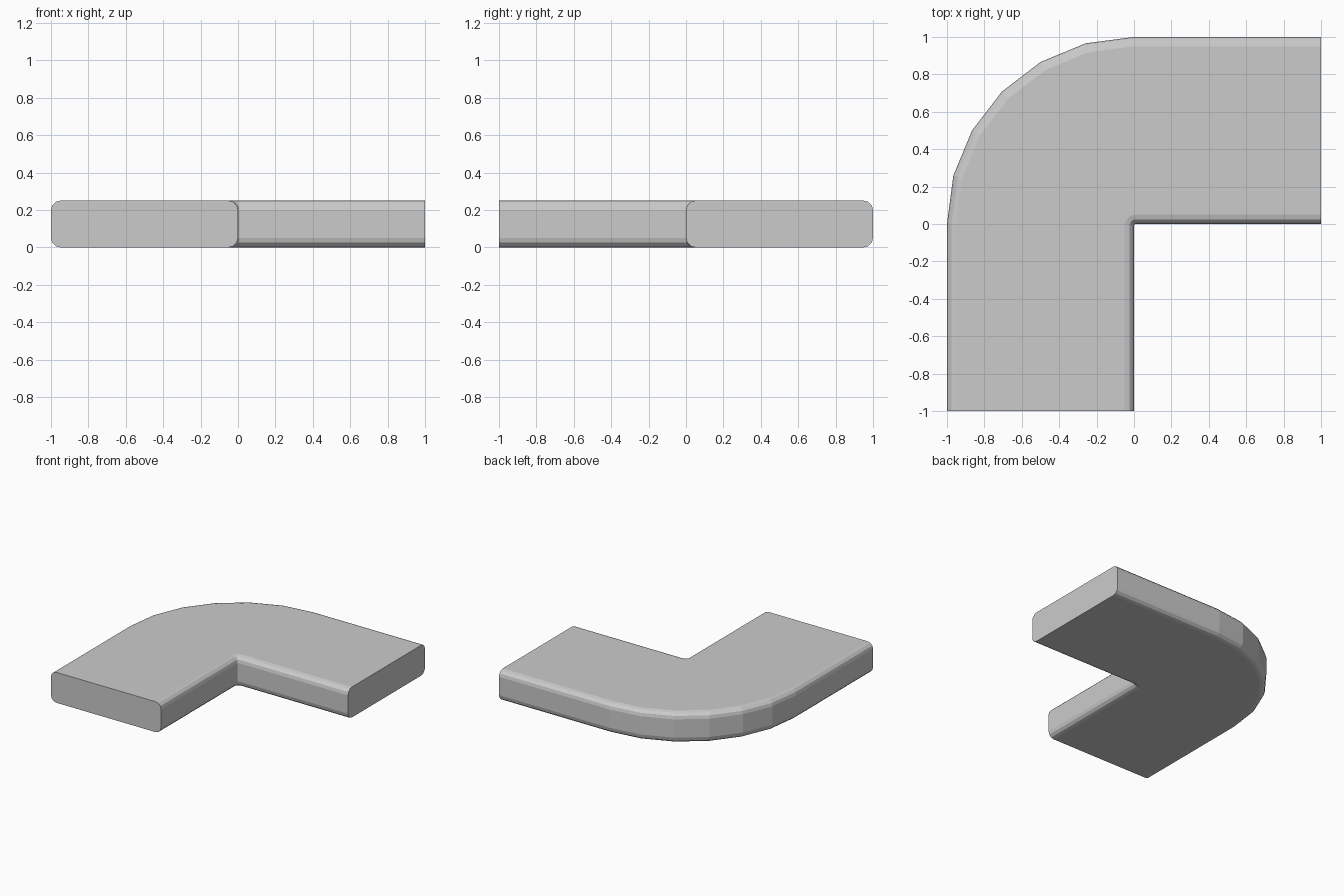
import bpy, bmesh
from math import sin, cos, pi

if "Cube" in bpy.data.objects:
    bpy.data.objects.remove(bpy.data.objects["Cube"])

HEIGHT, ROUND, SEGS = 0.25, 0.05, 3   # slab thickness, edge rounding
ARC_STEPS, FILLET = 6, 0.012          # outer bend facets, inner corner fillet


def quarter(rising):
    """Inset and height along one rounded edge, lower or upper."""
    pts = []
    for i in range(SEGS + 1):
        a = i * pi / 2 / SEGS
        if rising:
            pts.append((ROUND * (1 - sin(a)), ROUND * (1 - cos(a))))
        else:
            pts.append((ROUND * (1 - cos(a)), HEIGHT - ROUND * (1 - sin(a))))
    return pts


side = quarter(True) + quarter(False)   # bottom to top, (inset, z)


def section(a, shift=(0, 0), end=None):
    """Cross-section of the slab at bend angle a, or at a straight end."""
    loop = []
    for d, z in side:
        loop.append([(1 - d) * cos(a), (1 - d) * sin(a), z])
    for d, z in reversed(side):
        r = FILLET + d
        loop.append([FILLET + r * cos(a), -FILLET + r * sin(a), z])
    if end:
        axis, value = end
        for p in loop:
            p[axis] = value
    return loop


# Stations: front end, bend, right end
stations = [section(pi, end=(1, -1))]
stations += [section(pi - i * pi / 2 / ARC_STEPS) for i in range(ARC_STEPS + 1)]
stations += [section(pi / 2, end=(0, 1))]

# Skin the stations into a closed slab
bm = bmesh.new()
rings = [[bm.verts.new(p) for p in s] for s in stations]
n = len(rings[0])
for a, b in zip(rings, rings[1:]):
    for i in range(n):
        j = (i + 1) % n
        bm.faces.new((a[i], a[j], b[j], b[i]))
bm.faces.new(rings[0])
bm.faces.new(rings[-1])
bmesh.ops.recalc_face_normals(bm, faces=bm.faces)

mesh = bpy.data.meshes.new("corner_slab")
bm.to_mesh(mesh)
bm.free()
slab = bpy.data.objects.new("corner_slab", mesh)
bpy.context.collection.objects.link(slab)
